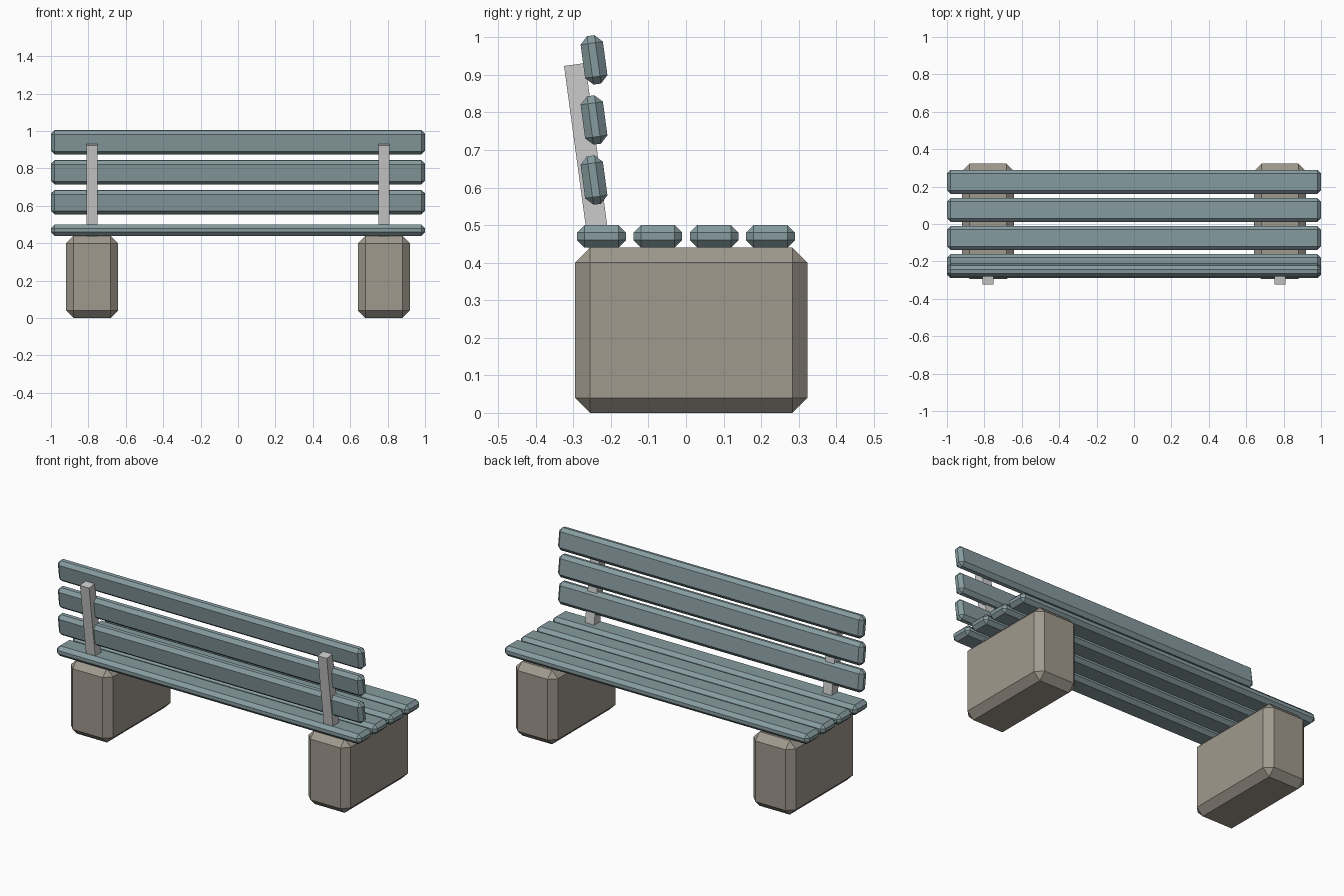
import bpy, bmesh
from math import radians
from mathutils import Matrix, Vector

if "Cube" in bpy.data.objects:
    bpy.data.objects.remove(bpy.data.objects["Cube"])


def material(name, color):
    m = bpy.data.materials.new(name)
    m.diffuse_color = (*color, 1)
    m.use_nodes = True
    m.node_tree.nodes["Principled BSDF"].inputs["Base Color"].default_value = m.diffuse_color
    return m


def block(name, center, size, chamfer=0, tilt=0, mat=None):
    """Box with flat chamfered edges, optionally leaned back about x."""
    bm = bmesh.new()
    bmesh.ops.create_cube(bm, size=1)
    bmesh.ops.scale(bm, vec=Vector(size), verts=bm.verts)
    if chamfer:
        bmesh.ops.bevel(bm, geom=bm.edges[:], offset=chamfer, segments=1,
                        profile=0.5, affect='EDGES')
    bmesh.ops.rotate(bm, matrix=Matrix.Rotation(radians(tilt), 3, 'X'), verts=bm.verts)
    bmesh.ops.recalc_face_normals(bm, faces=bm.faces)
    me = bpy.data.meshes.new(name)
    bm.to_mesh(me)
    bm.free()
    if mat:
        me.materials.append(mat)
    ob = bpy.data.objects.new(name, me)
    ob.location = center
    bpy.context.collection.objects.link(ob)
    return ob


wood = material("painted_wood", (0.24, 0.33, 0.35))
stone = material("concrete", (0.35, 0.32, 0.27))
LEAN = 7.7

# Concrete feet and back posts, one pair per side
for side, sx in (("left", -1), ("right", 1)):
    block(f"{side}_foot", (sx * 0.78, 0.014, 0.22), (0.277, 0.618, 0.44), 0.04, 0, stone)
    block(f"{side}_back_post", (sx * 0.78, -0.263, 0.68), (0.06, 0.057, 0.5), 0, LEAN)

# Seat slats
for i in range(4):
    block(f"seat_slat_{i + 1}", (0, -0.225 + 0.15 * i, 0.47), (2, 0.13, 0.06), 0.02, 0, wood)

# Backrest slats
for i in range(3):
    block(f"back_slat_{i + 1}", (0, -0.245, 0.62 + 0.16 * i), (2, 0.06, 0.13), 0.02, LEAN, wood)
